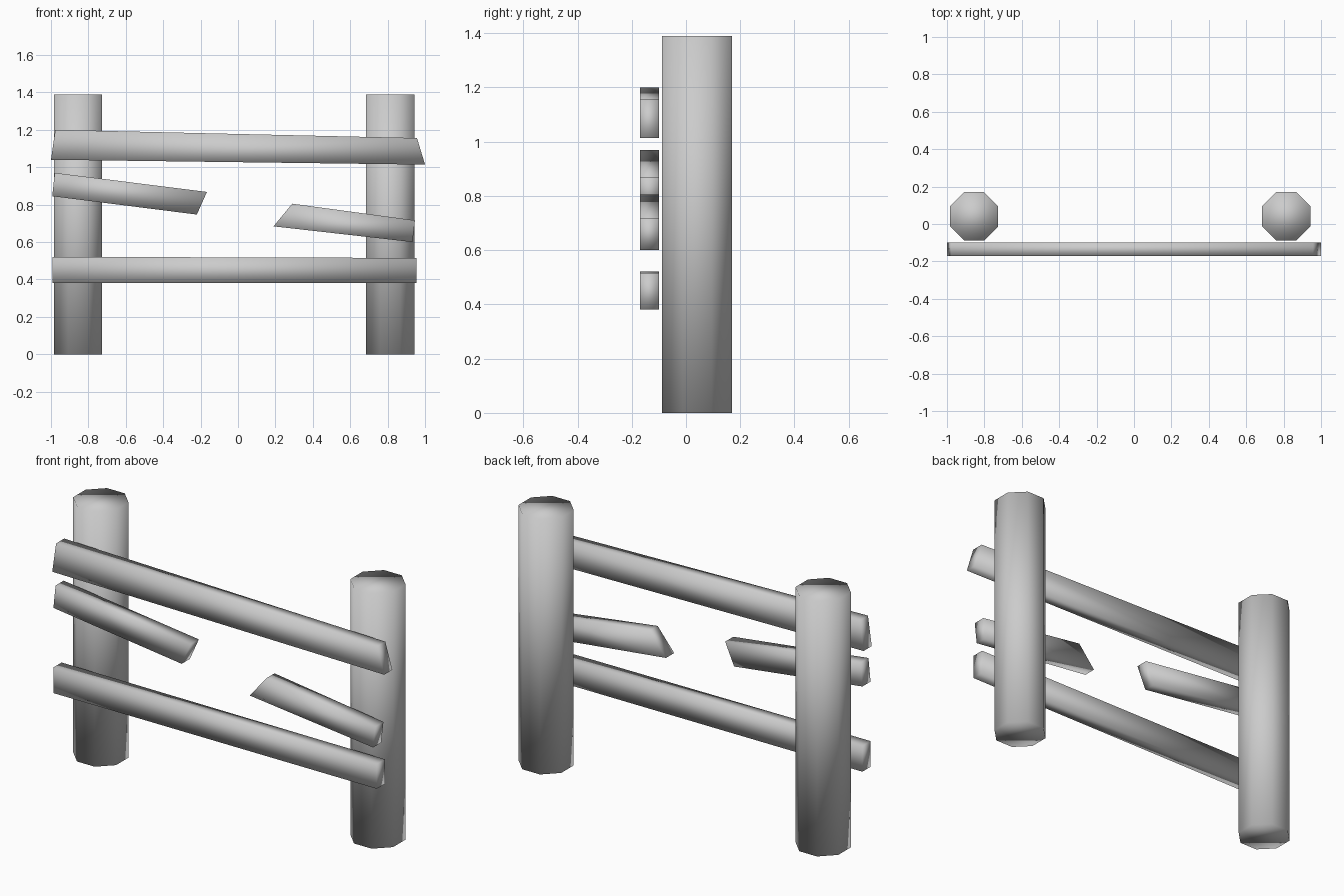
import bpy, bmesh
from math import pi, cos

if "Cube" in bpy.data.objects:
    bpy.data.objects.remove(bpy.data.objects["Cube"])


def finish(name, bm):
    bmesh.ops.recalc_face_normals(bm, faces=bm.faces)
    mesh = bpy.data.meshes.new(name)
    bm.to_mesh(mesh)
    bm.free()
    mesh.shade_smooth()
    obj = bpy.data.objects.new(name, mesh)
    bpy.context.collection.objects.link(obj)
    return obj


def post(name, x):
    bm = bmesh.new()
    r = 0.129 / cos(pi / 8)
    bmesh.ops.create_cone(bm, cap_ends=True, segments=8, radius1=r, radius2=r, depth=1.39)
    # Turn only if needed so that flat sides face the axes
    if max(v.co.x for v in bm.verts) > r * 0.99:
        for v in bm.verts:
            c, s = cos(pi / 8), cos(3 * pi / 8)
            v.co.x, v.co.y = v.co.x * c - v.co.y * s, v.co.x * s + v.co.y * c
    bmesh.ops.translate(bm, vec=(x, 0.041, 0.695), verts=bm.verts)
    return finish(name, bm)


def rail(name, outline, front=-0.17, thickness=0.07):
    # Plank: slanted outline in the front plane, extruded backwards
    bm = bmesh.new()
    face = bm.faces.new([bm.verts.new((x, front, z)) for x, z in outline])
    ext = bmesh.ops.extrude_face_region(bm, geom=[face])
    verts = [g for g in ext["geom"] if isinstance(g, bmesh.types.BMVert)]
    bmesh.ops.translate(bm, vec=(0, thickness, 0), verts=verts)
    # Keep the front face closed
    if not any(all(abs(v.co.y - front) < 1e-5 for v in f.verts) for f in bm.faces):
        bm.faces.new([v for v in bm.verts if v not in verts])
    return finish(name, bm)


# Two octagonal posts
post("left_post", -0.855)
post("right_post", 0.814)

# Rails, the middle one broken in two
rail("top_rail", [(-1, 1.04), (1, 1.014), (0.957, 1.156), (-0.977, 1.2)])
rail("broken_rail_left", [(-0.993, 0.845), (-0.22, 0.747), (-0.166, 0.868), (-0.98, 0.97)])
rail("broken_rail_right", [(0.19, 0.684), (0.933, 0.6), (0.946, 0.716), (0.29, 0.805)])
rail("bottom_rail", [(-0.993, 0.381), (0.955, 0.381), (0.955, 0.515), (-0.993, 0.521)])
